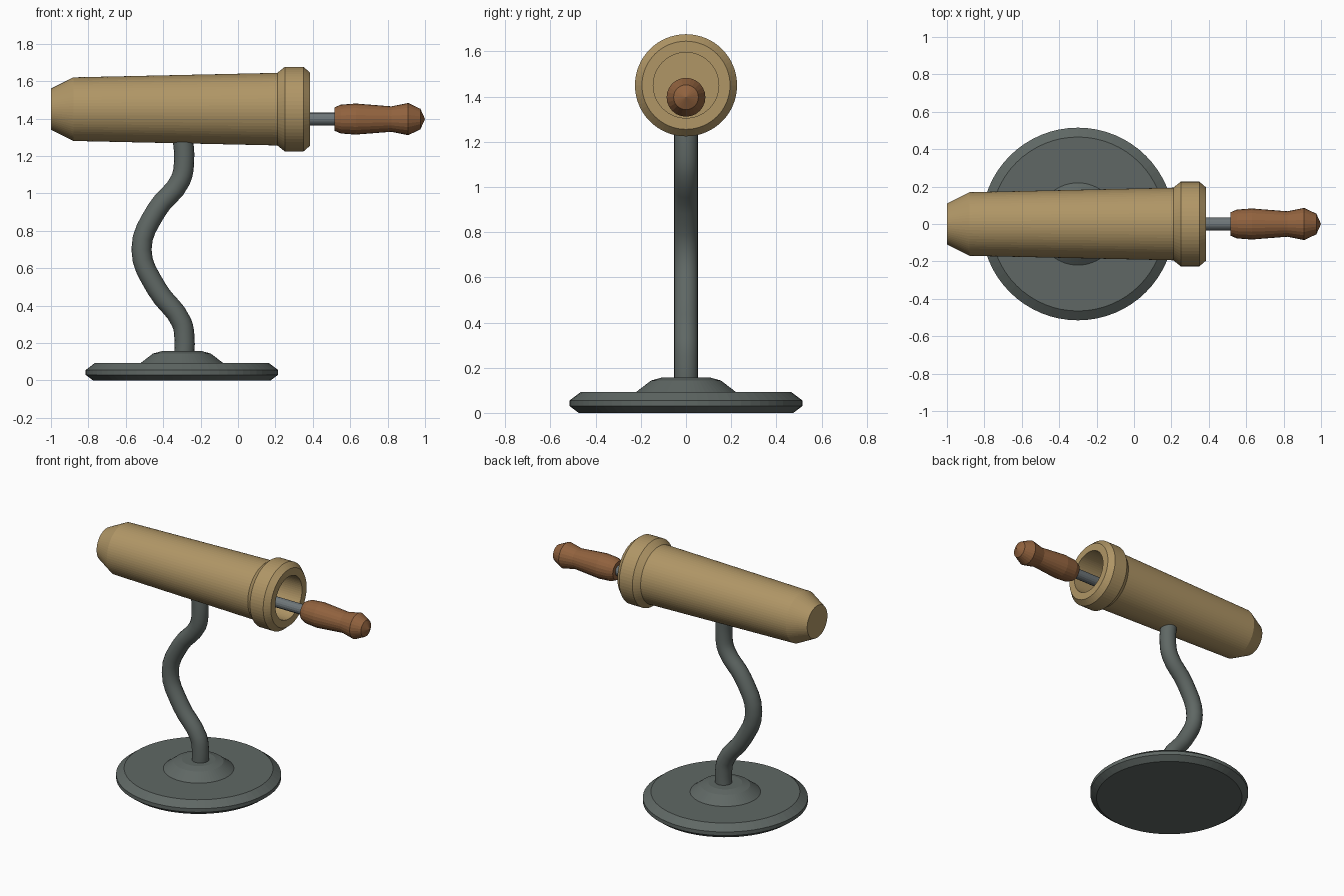
import bpy, bmesh, math
from mathutils import Matrix, Vector

if "Cube" in bpy.data.objects:
    bpy.data.objects.remove(bpy.data.objects["Cube"])


def material(name, rgb):
    m = bpy.data.materials.new(name)
    m.diffuse_color = (*rgb, 1)
    m.use_nodes = True
    m.node_tree.nodes["Principled BSDF"].inputs["Base Color"].default_value = m.diffuse_color
    return m


IRON = material("dark iron", (0.115, 0.137, 0.128))
STEEL = material("steel", (0.155, 0.18, 0.19))
TAN = material("pale wood", (0.434, 0.305, 0.133))
BROWN = material("brown wood", (0.283, 0.122, 0.048))


def lathe(name, profile, sides, mat, origin, along_x=False):
    """Revolve (position, radius) pairs about z, or about x when along_x."""
    bm = bmesh.new()
    verts = [bm.verts.new((r, 0, h)) for h, r in profile]
    edges = [bm.edges.new(p) for p in zip(verts, verts[1:])]
    bmesh.ops.spin(bm, geom=verts + edges, cent=(0, 0, 0), axis=(0, 0, 1),
                   angle=math.tau, steps=sides, use_merge=True)
    bmesh.ops.remove_doubles(bm, verts=bm.verts, dist=1e-5)
    if along_x:
        bm.transform(Matrix.Rotation(math.pi / 2, 4, 'Y'))
    bmesh.ops.recalc_face_normals(bm, faces=bm.faces)
    me = bpy.data.meshes.new(name)
    bm.to_mesh(me)
    bm.free()
    me.materials.append(mat)
    ob = bpy.data.objects.new(name, me)
    ob.location = origin
    bpy.context.collection.objects.link(ob)
    return ob


# round foot with a raised collar
lathe("base", [(0, 0), (0, 0.475), (0.03, 0.515), (0.055, 0.515), (0.093, 0.465),
               (0.093, 0.22), (0.143, 0.155), (0.157, 0.105), (0.157, 0)],
      64, IRON, (-0.3, 0, 0))

# hollow barrel with a flared rim
lathe("barrel", [(-1, 0), (-1, 0.11), (-0.88, 0.17), (0.21, 0.194), (0.25, 0.226),
                 (0.35, 0.226), (0.386, 0.195), (0.386, 0.145), (0.0, 0.145), (0.0, 0)],
      64, TAN, (0, 0, 1.45), True)

# plunger rod and turned grip
lathe("plunger_rod", [(-0.02, 0), (-0.02, 0.034), (0.53, 0.034), (0.53, 0)],
      16, STEEL, (0, 0, 1.397), True)
lathe("grip", [(0.515, 0), (0.515, 0.062), (0.55, 0.077), (0.63, 0.083), (0.82, 0.068),
               (0.91, 0.086), (0.975, 0.055), (1.0, 0)],
      24, BROWN, (0, 0, 1.397), True)

# bent stem swept along a smooth path
path = [(-0.288, 0.13), (-0.286, 0.22), (-0.302, 0.31), (-0.435, 0.49), (-0.516, 0.70),
        (-0.435, 0.91), (-0.308, 1.07), (-0.288, 1.18), (-0.297, 1.31)]
cu = bpy.data.curves.new("stem", 'CURVE')
cu.dimensions = '3D'
cu.bevel_depth = 0.054
cu.bevel_resolution = 6
cu.resolution_u = 4
cu.use_fill_caps = True
sp = cu.splines.new('BEZIER')
sp.bezier_points.add(len(path) - 1)
for bp, (x, z) in zip(sp.bezier_points, path):
    bp.co = Vector((x, 0, z))
    bp.handle_left_type = bp.handle_right_type = 'AUTO'
cu.materials.append(IRON)
stem = bpy.data.objects.new("stem", cu)
bpy.context.collection.objects.link(stem)
bpy.context.view_layer.objects.active = stem
stem.select_set(True)
bpy.ops.object.convert(target='MESH')
bpy.ops.object.shade_smooth_by_angle(angle=math.radians(30))
